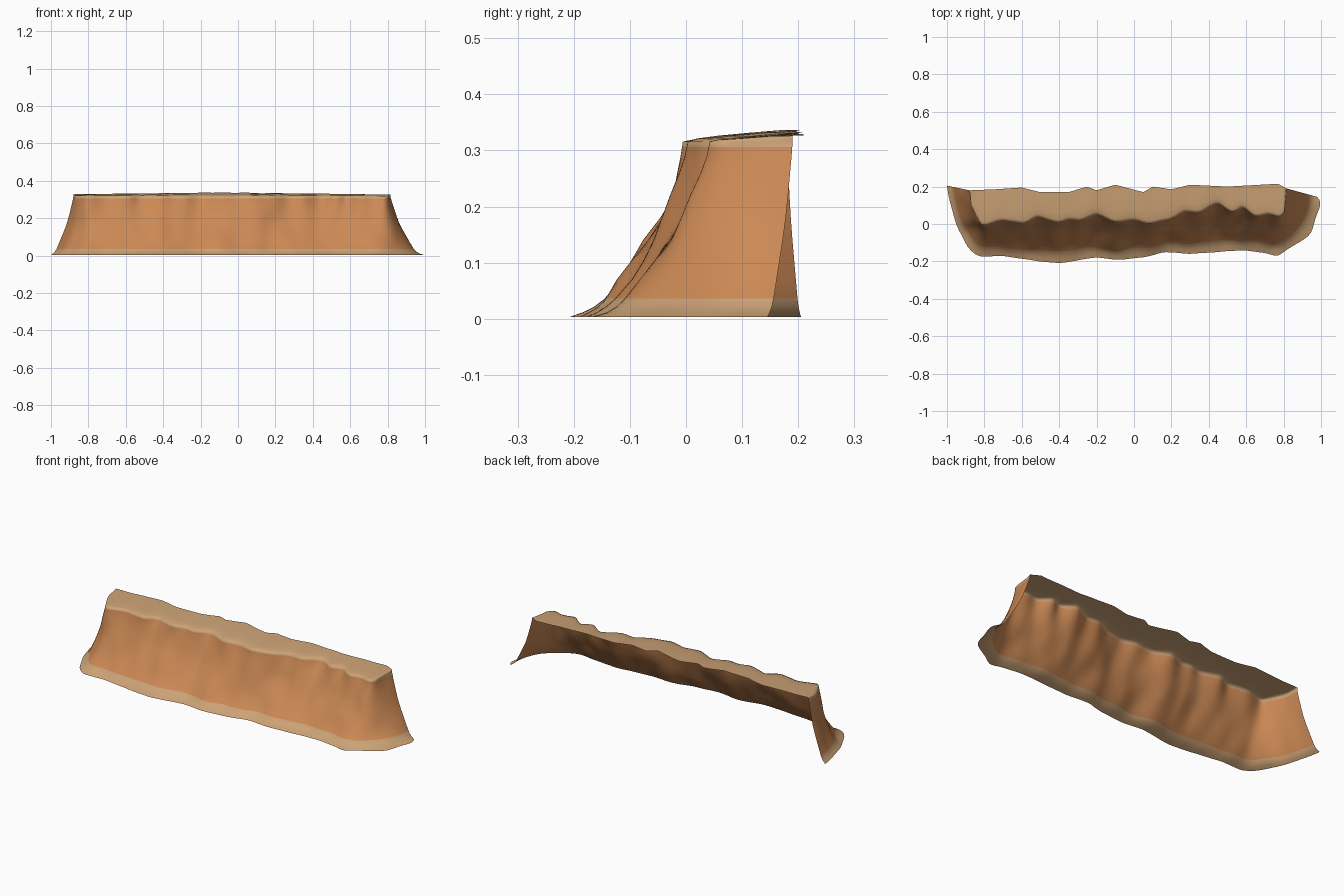
import bpy, bmesh, math
from mathutils import Vector, noise

if "Cube" in bpy.data.objects:
    bpy.data.objects.remove(bpy.data.objects["Cube"])


def material(name, rgb):
    m = bpy.data.materials.new(name)
    m.diffuse_color = (*rgb, 1)
    m.use_nodes = True
    m.node_tree.nodes["Principled BSDF"].inputs["Base Color"].default_value = m.diffuse_color
    return m


def interp(pts, x):
    """Piecewise linear lookup in a list of (x, y)."""
    if x <= pts[0][0]:
        return pts[0][1]
    for (x0, y0), (x1, y1) in zip(pts, pts[1:]):
        if x <= x1:
            return y0 + (y1 - y0) * (x - x0) / (x1 - x0)
    return pts[-1][1]


def along(path, s):
    """Point at fraction s of a polyline, by arc length."""
    path = [Vector(p) for p in path]
    lens = [(b - a).length for a, b in zip(path, path[1:])]
    d = s * sum(lens)
    for a, b, l in zip(path, path[1:], lens):
        if d <= l:
            return a.lerp(b, d / l)
        d -= l
    return path[-1]


def smoothed(pts, passes):
    """Relax a polyline, keeping its ends."""
    for _ in range(passes):
        pts = [pts[0]] + [(a + b * 2 + c) / 4 for a, b, c in zip(pts, pts[1:], pts[2:])] + [pts[-1]]
    return pts


# Plan outlines: ragged front rim, ragged back edge, front foot
RIM = [(-.81, -.01), (-.7, .025), (-.58, .0), (-.52, .05), (-.4, .005), (-.35, .03),
       (-.28, .02), (-.2, .06), (-.1, .01), (0, .025), (.08, .0), (.2, .03), (.27, .075),
       (.35, .06), (.45, .12), (.53, .06), (.58, .1), (.65, .04), (.72, .06), (.78, .035)]
BACK = [(-.88, .18), (-.75, .185), (-.6, .195), (-.5, .17), (-.35, .17), (-.25, .2), (-.2, .18),
        (-.1, .21), (.05, .17), (.1, .2), (.2, .185), (.3, .21), (.5, .2), (.77, .215), (.815, .19)]
FOOT = [(-.83, -.175), (-.7, -.17), (-.5, -.2), (-.4, -.21), (-.2, -.18), (-.1, -.19),
        (.05, -.18), (.15, -.15), (.3, -.16), (.6, -.14), (.7, -.155), (.77, -.178)]
LEFT_FOOT = [(-1, .205), (-.98, .1), (-.95, 0), (-.92, -.07), (-.88, -.14), (-.83, -.175)]
LEFT_RIM = [(-.88, .18), (-.87, .1), (-.84, .04), (-.81, -.01)]
RIGHT_FOOT = [(.77, -.178), (.82, -.135), (.9, -.09), (.95, -.05), (.965, .02), (1, .1), (1, .14), (.98, .145)]
RIGHT_RIM = [(.78, .035), (.805, .06), (.81, .12), (.815, .19)]
# Wall profile: height, outward fraction from rim to foot
WALL = [(.003, 1), (.012, .9), (.022, .82), (.036, .75), (.07, .63), (.105, .51), (.14, .39),
        (.18, .27), (.22, .18), (.26, .1), (.29, .04), (.306, .015), (.316, 0)]

# Matched rim / foot columns running left end, front, right end
rims, feet = [], []
for i in range(16):
    rims.append(along(LEFT_RIM, i / 16))
    feet.append(along(LEFT_FOOT, i / 16))
for i in range(121):
    xr, xf = -.81 + 1.59 * i / 120, -.83 + 1.6 * i / 120
    rims.append(Vector((xr, interp(RIM, xr))))
    feet.append(Vector((xf, interp(FOOT, xf))))
for i in range(1, 17):
    rims.append(along(RIGHT_RIM, i / 16))
    feet.append(along(RIGHT_FOOT, i / 16))
last = len(rims) - 1

# Eroded wall: gullies fade and corners round off below the rim
bm = bmesh.new()
rows = []
for z, t in WALL:
    soft = math.sin(math.pi * t)
    pts = smoothed([r.lerp(f, t) for r, f in zip(rims, feet)], int(2 + 26 * soft))
    row = []
    for c, p in enumerate(pts):
        out = (feet[c] - rims[c]).normalized()
        amp = .004 + .016 * soft * min(1, c / 12, (last - c) / 12)
        if 0 < c < last:
            p = p + out * amp * noise.noise(Vector((p.x * 9, p.y * 9, z * 7)))
        row.append(bm.verts.new((p.x, p.y, z)))
    rows.append(row)

# Plateau rows running from the rim to the back edge
for k in (.08, .3, .65, 1):
    row = []
    for v in rows[len(WALL) - 1]:
        x, y = v.co.x, v.co.y
        yb = interp(BACK, x)
        zb = .326 + .011 * max(0, 1 - abs(x + .1))
        z = .316 + (zb - .316) * k ** .5 + .002 * noise.noise(Vector((x * 12, k * 3, 5)))
        row.append(bm.verts.new((x, y + (yb - y) * k, z)))
    rows.append(row)

# Sandy foot band and plateau, orange rock between
for a, b in zip(rows, rows[1:]):
    for c in range(last):
        f = bm.faces.new((a[c], a[c + 1], b[c + 1], b[c]))
        z = f.calc_center_median().z
        f.material_index = 1 if z < .036 or z > .306 else 0
bmesh.ops.remove_doubles(bm, verts=bm.verts, dist=.0005)

me = bpy.data.meshes.new("cliff")
bm.to_mesh(me)
bm.free()
me.materials.append(material("orange rock", (.60, .25, .09)))
me.materials.append(material("pale sand", (.60, .36, .18)))
cliff = bpy.data.objects.new("cliff", me)
bpy.context.collection.objects.link(cliff)
bpy.context.view_layer.objects.active = cliff
cliff.select_set(True)
bpy.ops.object.shade_smooth_by_angle(angle=math.radians(75))
